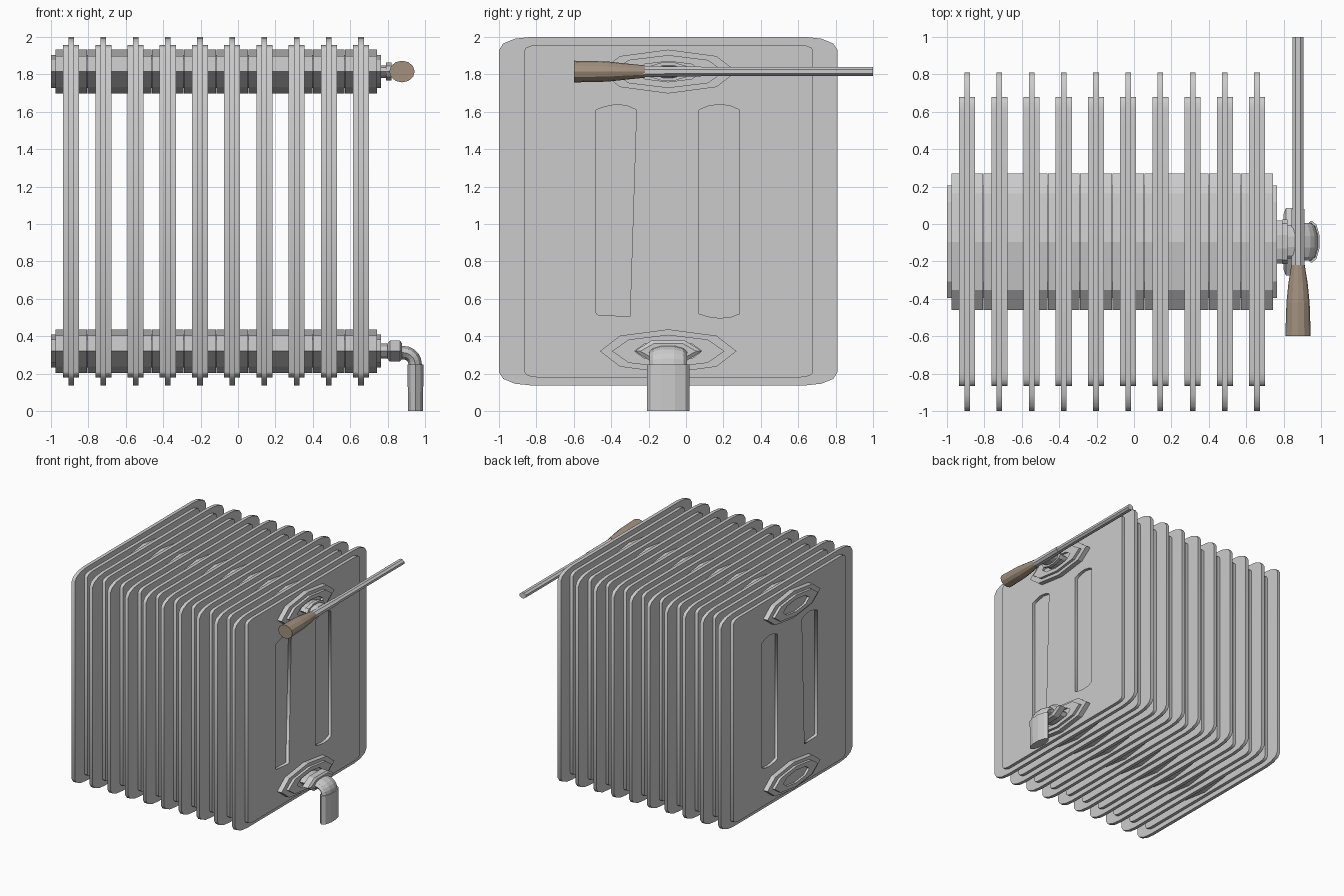
import bpy, bmesh
from math import sin, cos, pi, radians
from mathutils import Vector

if "Cube" in bpy.data.objects:
    bpy.data.objects.remove(bpy.data.objects["Cube"])

CY = -0.095                # hub axis in y
TOP, LOW = 1.815, 0.32     # hub axis heights
FIN_X = [-0.892 + 0.1722 * i for i in range(10)]


def link(name, mesh, x=0.0, z=0.0):
    ob = bpy.data.objects.new(name, mesh)
    ob.location = (x, 0, z)
    bpy.context.collection.objects.link(ob)
    return ob


def loft(name, rings):
    """Closed skin through rings of equal point count, capped at both ends."""
    bm = bmesh.new()
    vs = [[bm.verts.new(p) for p in r] for r in rings]
    n = len(vs[0])
    for a, b in zip(vs, vs[1:]):
        for i in range(n):
            bm.faces.new((a[i], a[(i + 1) % n], b[(i + 1) % n], b[i]))
    bm.faces.new(vs[0])
    bm.faces.new(vs[-1])
    bmesh.ops.recalc_face_normals(bm, faces=bm.faces)
    me = bpy.data.meshes.new(name)
    bm.to_mesh(me)
    bm.free()
    return me


def ring(center, u, v, n, phase=0.0):
    c, u, v = Vector(center), Vector(u), Vector(v)
    return [c + u * cos(2 * pi * i / n + phase) + v * sin(2 * pi * i / n + phase)
            for i in range(n)]


def x_rings(profile, z, n, phase=0.0):
    """profile: (x, y radius, z radius)"""
    return [ring((x, CY, z), (0, a, 0), (0, 0, b), n, phase) for x, a, b in profile]


def rounded(y0, y1, z0, z1, ry, rz, seg=3):
    pts = []
    for k, (cy, cz) in enumerate([(y1 - ry, z1 - rz), (y0 + ry, z1 - rz),
                                  (y0 + ry, z0 + rz), (y1 - ry, z0 + rz)]):
        for s in range(seg + 1):
            a = (k + s / seg) * pi / 2
            pts.append((cy + ry * cos(a), cz + rz * sin(a)))
    return pts


def plate(name, outlines, half):
    """Filled y-z outlines (inner ones become holes), extruded along x."""
    cu = bpy.data.curves.new(name, 'CURVE')
    cu.dimensions = '2D'
    cu.fill_mode = 'BOTH'
    cu.extrude = half
    for pts in outlines:
        sp = cu.splines.new('POLY')
        sp.points.add(len(pts) - 1)
        for p, q in zip(sp.points, pts):
            p.co = (q[0], q[1], 0, 1)
        sp.use_cyclic_u = True
    tmp = link(name + "_tmp", cu)
    tmp.rotation_euler = (radians(90), 0, radians(90))
    bpy.context.view_layer.update()
    dg = bpy.context.evaluated_depsgraph_get()
    me = bpy.data.meshes.new_from_object(tmp.evaluated_get(dg))
    me.transform(tmp.matrix_world)
    bpy.data.objects.remove(tmp)
    me.name = name
    return me


# Fins: thin outer plate plus thick core with two recessed slots
slot_a = [(-0.48, 0.525), (-0.475, 0.515), (-0.30, 0.505), (-0.265, 1.61),
          (-0.31, 1.63), (-0.37, 1.64), (-0.44, 1.625), (-0.48, 1.61)]
slot_b = [(0.07, 0.52), (0.12, 0.505), (0.18, 0.497), (0.24, 0.503), (0.285, 0.52),
          (0.285, 1.61), (0.24, 1.63), (0.18, 1.64), (0.12, 1.63), (0.07, 1.61)]
thin = plate("fin_rim", [rounded(-1.0, 0.81, 0.137, 2.0, 0.17, 0.07)], 0.015)
core = plate("fin_core", [rounded(-0.865, 0.68, 0.18, 1.957, 0.07, 0.03),
                          slot_a, slot_b], 0.043)

# Octagonal hubs with stepped ends
half = [(-0.088, 0.18, 0.055), (-0.108, 0.18, 0.055), (-0.108, 0.30, 0.088),
        (-0.085, 0.30, 0.088), (-0.085, 0.365, 0.117)]
hub = loft("hub", x_rings(half + [(-x, a, b) for x, a, b in reversed(half)], 0, 8))

for i, x in enumerate(FIN_X):
    link(f"fin_rim_{i}", thin, x)
    link(f"fin_core_{i}", core, x)
    link(f"upper_hub_{i}", hub, x, TOP)
    link(f"lower_hub_{i}", hub, x, LOW)

# Lower outlet: stem, hex nut and elbow pipe
link("outlet_stem", loft("outlet_stem", x_rings(
    [(0.70, 0.115, 0.042), (0.82, 0.115, 0.042)], LOW, 10)))
link("outlet_nut", loft("outlet_nut", x_rings(
    [(0.80, 0.15, 0.048), (0.812, 0.18, 0.065), (0.865, 0.18, 0.065),
     (0.878, 0.15, 0.048)], LOW, 6)))
rings = [ring((0.86, CY, 0.312), (0, 0.112, 0), (0, 0, 0.04), 10)]
for k in range(6):
    a = k / 5 * pi / 2
    d = Vector((sin(a), 0, cos(a)))
    c = Vector((0.885, CY, 0.25)) + 0.062 * d
    rings.append(ring(c, (0, 0.1, 0), d * 0.038, 10))
rings.append(ring((0.949, CY, 0.25), (0, 0.113, 0), (0.045, 0, 0), 10))
rings.append(ring((0.949, CY, 0.0), (0, 0.113, 0), (0.042, 0, 0), 10))
link("outlet_elbow", loft("outlet_elbow", rings))

# Upper valve stem with collar
link("valve_stem", loft("valve_stem", x_rings(
    [(0.70, 0.115, 0.035), (0.79, 0.115, 0.035), (0.79, 0.12, 0.05),
     (0.82, 0.12, 0.05), (0.82, 0.09, 0.035), (0.86, 0.09, 0.03)], TOP, 10)))


# Lever: rod, socket and wooden grip
def y_rings(profile, n, phase=0.0):
    return [ring((0.877, y, TOP), (a, 0, 0), (0, 0, b), n, phase) for y, a, b in profile]


link("lever_rod", loft("lever_rod", y_rings(
    [(0.0, 0.032, 0.026), (1.0, 0.032, 0.026)], 8, pi / 8)))
link("lever_socket", loft("lever_socket", y_rings(
    [(-0.23, 0.037, 0.032), (0.08, 0.037, 0.028)], 8, pi / 8)))
grip = link("lever_grip", loft("lever_grip", y_rings(
    [(-0.60, 0.068, 0.058), (-0.42, 0.062, 0.054), (-0.32, 0.052, 0.043),
     (-0.22, 0.036, 0.033)], 12)))
wood = bpy.data.materials.new("wood")
wood.diffuse_color = (0.36, 0.28, 0.21, 1)
wood.use_nodes = True
wood.node_tree.nodes["Principled BSDF"].inputs["Base Color"].default_value = wood.diffuse_color
grip.data.materials.append(wood)
